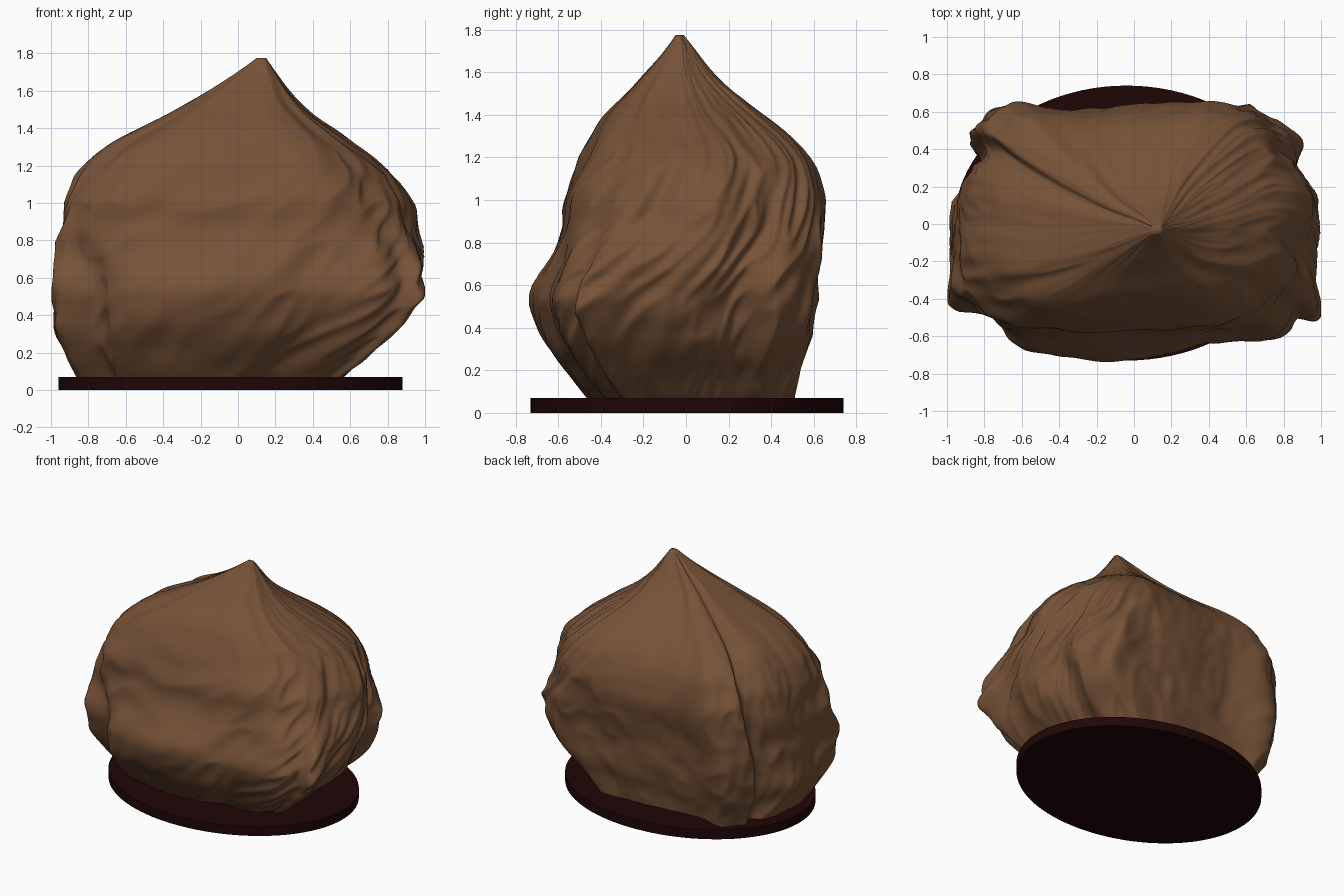
import bpy, bmesh, math
from mathutils import Vector, noise

if "Cube" in bpy.data.objects:
    bpy.data.objects.remove(bpy.data.objects["Cube"])


def material(name, rgb):
    m = bpy.data.materials.new(name)
    m.diffuse_color = (*rgb, 1)
    m.use_nodes = True
    m.node_tree.nodes["Principled BSDF"].inputs["Base Color"].default_value = m.diffuse_color
    return m


ROCK = material("brown stone", (0.182, 0.085, 0.039))
BASE = material("dark maroon base", (0.014, 0.0018, 0.0022))

# Height, left, right, front and back limits of the boulder
LEVELS = [
    (0.05, -0.86, 0.54, -0.44, 0.50), (0.20, -0.94, 0.72, -0.57, 0.53),
    (0.30, -1.00, 0.85, -0.65, 0.57), (0.40, -1.00, 0.92, -0.70, 0.59),
    (0.55, -1.00, 0.98, -0.74, 0.61), (0.65, -0.99, 0.98, -0.69, 0.62),
    (0.75, -0.98, 0.97, -0.63, 0.64), (0.90, -0.95, 0.94, -0.58, 0.66),
    (1.00, -0.93, 0.93, -0.58, 0.65), (1.10, -0.88, 0.87, -0.54, 0.63),
    (1.20, -0.82, 0.78, -0.49, 0.58), (1.30, -0.72, 0.66, -0.44, 0.49),
    (1.40, -0.52, 0.50, -0.38, 0.36), (1.50, -0.33, 0.36, -0.28, 0.23),
    (1.60, -0.16, 0.27, -0.19, 0.12), (1.70, 0.00, 0.20, -0.10, 0.05),
    (1.775, 0.10, 0.15, -0.05, -0.01)]

# Plan outline of the lower boulder, counter-clockwise from the right
LOWER = [
    (0.98, 0.0), (0.94, 0.18), (0.87, 0.30), (0.92, 0.49), (0.78, 0.58), (0.66, 0.66),
    (0.35, 0.65), (0.0, 0.63), (-0.40, 0.60), (-0.70, 0.65), (-0.88, 0.50),
    (-0.82, 0.36), (-0.95, 0.20), (-0.99, -0.05), (-1.0, -0.40), (-0.76, -0.48),
    (-0.65, -0.64), (-0.30, -0.73), (0.18, -0.71), (0.42, -0.62), (0.76, -0.60),
    (0.88, -0.50), (1.0, -0.49), (0.97, -0.25)]
# Upper outline: rounder right-hand corners, fuller left front corner
UPPER = list(LOWER)
for i, p in {1: (0.95, 0.16), 2: (0.88, 0.29), 3: (0.80, 0.42), 4: (0.71, 0.54), 5: (0.57, 0.63),
             15: (-0.88, -0.55), 16: (-0.72, -0.68), 19: (0.44, -0.68), 20: (0.63, -0.61),
             21: (0.76, -0.51), 22: (0.88, -0.41), 23: (0.95, -0.22)}.items():
    UPPER[i] = p


def spline(pts, t):
    """Closed Catmull-Rom curve, t from 0 to 1."""
    n = len(pts)
    i, f = divmod(t * n, 1)
    a, b, c, d = (Vector(pts[(int(i) + k) % n]) for k in (-1, 0, 1, 2))
    return 0.5 * (2*b + (c-a)*f + (2*a-5*b+4*c-d)*f*f + (3*b-3*c+d-a)*f**3)


def limits_at(z):
    z = min(max(z, LEVELS[0][0]), LEVELS[-1][0])
    for p, q in zip(LEVELS, LEVELS[1:]):
        if z <= q[0]:
            return Vector(p[1:]).lerp(Vector(q[1:]), (z - p[0]) / (q[0] - p[0]))


def limits(z):
    """Level limits, softened over a small window."""
    w = min(0.05, max(0, 1.775 - z), max(0, z - 0.05))
    return sum((limits_at(z + k * w) for k in (-1, -0.5, 0, 0.5, 1)), Vector((0, 0, 0, 0))) / 5


def remap(v, src, lo, hi):
    a, b = min(src), max(src)
    return lo + (v - a) / (b - a) * (hi - lo)


# Boulder: stacked rings with twisting ridges, gathered into a peak
SEG, RINGS = 280, 130
bm = bmesh.new()
rings = []
for r in range(RINGS + 1):
    z = 0.05 + 1.725 * r / RINGS
    f = min(max((z - 0.55) / 0.4, 0), 1)
    f = f * f * (3 - 2 * f)
    pts = [spline(LOWER, s / SEG).lerp(spline(UPPER, s / SEG), f) for s in range(SEG)]
    xs, ys = [p.x for p in pts], [p.y for p in pts]
    x0, x1, y0, y1 = limits(z)
    mid = Vector(((x0 + x1) / 2, (y0 + y1) / 2))
    ring = []
    for p in pts:
        q = Vector((remap(p.x, xs, x0, x1), remap(p.y, ys, y0, y1)))
        ang = math.atan2(p.y / 0.7, p.x)
        right = max(0, math.cos(ang + 0.3))
        amp = 0.018 + 0.03 * abs(math.sin(2 * ang)) + 0.02 * right
        a = ang - min(z, 1.2) * (0.3 + 0.5 * right)
        d = Vector((math.cos(a) * 3, math.sin(a) * 3, z * 2))
        n = noise.noise(d) + 0.5 * (0.4 - 2 * abs(noise.noise(d * 2.1)))
        lump = 0.018 * noise.noise(Vector((q.x * 4, q.y * 4, z * 7)))
        q = mid + (q - mid) * (1 + amp * n + lump)
        q.x = min(max(q.x, -1), 1)
        ring.append(bm.verts.new((q.x, q.y, z)))
    rings.append(ring)
for lo, hi in zip(rings, rings[1:]):
    for s in range(SEG):
        t = (s + 1) % SEG
        bm.faces.new((lo[s], lo[t], hi[t], hi[s]))
bm.faces.new(rings[-1])
bm.faces.new(rings[0][::-1])
me = bpy.data.meshes.new("boulder")
bm.to_mesh(me)
bm.free()
me.materials.append(ROCK)
boulder = bpy.data.objects.new("boulder", me)
bpy.context.collection.objects.link(boulder)
for f in me.polygons:
    f.use_smooth = True

# Oval display base
bpy.ops.mesh.primitive_cylinder_add(vertices=96, radius=1, depth=0.07, location=(-0.04, 0.005, 0.035))
base = bpy.context.object
base.name = "oval_base"
base.scale = (0.92, 0.735, 1)
bpy.ops.object.transform_apply(scale=True)
base.data.materials.append(BASE)
bpy.ops.object.shade_smooth_by_angle(angle=math.radians(40))
